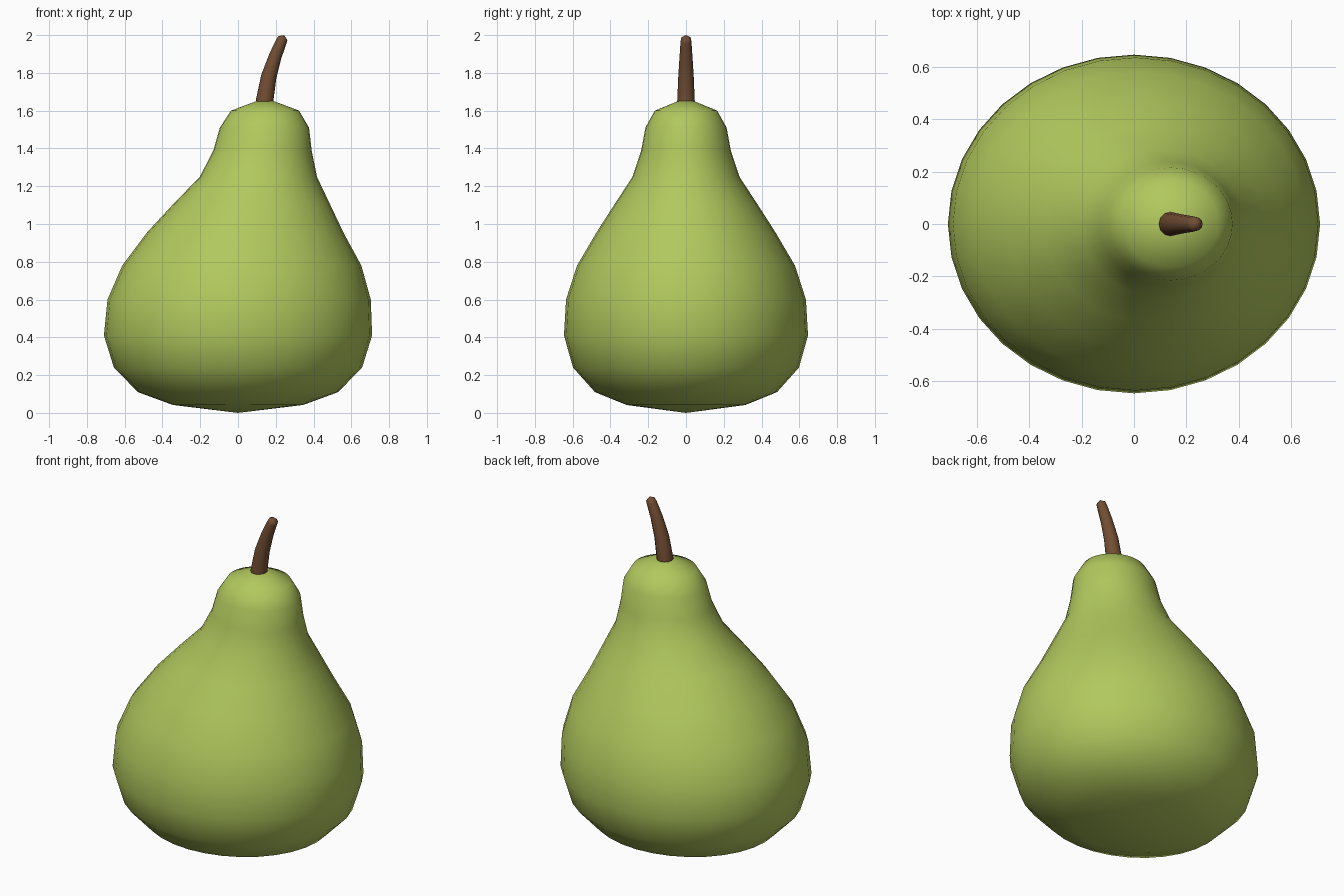
import bpy, bmesh
from math import sin, cos, pi
from mathutils import Vector

if "Cube" in bpy.data.objects:
    bpy.data.objects.remove(bpy.data.objects["Cube"])


def loft(name, rings, start, end, sides, color):
    """rings: (centre, u axis, v axis); closed by a point at each end."""
    bm = bmesh.new()
    loops = []
    for c, u, v in rings:
        loops.append([bm.verts.new(c + u * cos(2 * pi * i / sides) + v * sin(2 * pi * i / sides))
                      for i in range(sides)])
    a, b = bm.verts.new(start), bm.verts.new(end)
    for i in range(sides):
        j = (i + 1) % sides
        bm.faces.new((a, loops[0][j], loops[0][i]))
        bm.faces.new((b, loops[-1][i], loops[-1][j]))
        for lo, hi in zip(loops, loops[1:]):
            bm.faces.new((lo[i], lo[j], hi[j], hi[i]))
    bmesh.ops.recalc_face_normals(bm, faces=bm.faces)
    for f in bm.faces:
        f.smooth = True
    me = bpy.data.meshes.new(name)
    bm.to_mesh(me)
    bm.free()
    mat = bpy.data.materials.new(name + "_colour")
    mat.diffuse_color = color
    mat.use_nodes = True
    mat.node_tree.nodes["Principled BSDF"].inputs["Base Color"].default_value = mat.diffuse_color
    me.materials.append(mat)
    ob = bpy.data.objects.new(name, me)
    bpy.context.collection.objects.link(ob)
    return ob


# Fruit body: height, sideways lean of the ring, x radius, y radius
profile = [(0.042, 0, 0.345, 0.315), (0.11, 0, 0.53, 0.482), (0.24, 0, 0.657, 0.598),
           (0.41, 0, 0.71, 0.646), (0.60, 0.006, 0.697, 0.635), (0.78, 0.02, 0.633, 0.577),
           (0.955, 0.038, 0.52, 0.474), (1.105, 0.072, 0.415, 0.378), (1.25, 0.108, 0.31, 0.283),
           (1.39, 0.13, 0.26, 0.237), (1.51, 0.14, 0.236, 0.215), (1.60, 0.143, 0.18, 0.165)]
rings = [(Vector((c, 0, z)), Vector((rx, 0, 0)), Vector((0, ry, 0))) for z, c, rx, ry in profile]
loft("pear_body", rings, (0, 0, 0), (0.143, 0, 1.668), 32, (0.44, 0.58, 0.11, 1))

# Curved stalk: x, z, radius, tilt from vertical
path = [(0.138, 1.60, 0.049, 0.05), (0.142, 1.66, 0.046, 0.1), (0.163, 1.78, 0.041, 0.25),
        (0.198, 1.89, 0.034, 0.38), (0.229, 1.965, 0.029, 0.42), (0.238, 1.984, 0.026, 0.42)]
rings = [(Vector((x, 0, z)), Vector((r * cos(t), 0, -r * sin(t))), Vector((0, r, 0)))
         for x, z, r, t in path]
loft("stalk", rings, (0.138, 0, 1.59), (0.244, 0, 2.0), 12, (0.17, 0.075, 0.033, 1))
